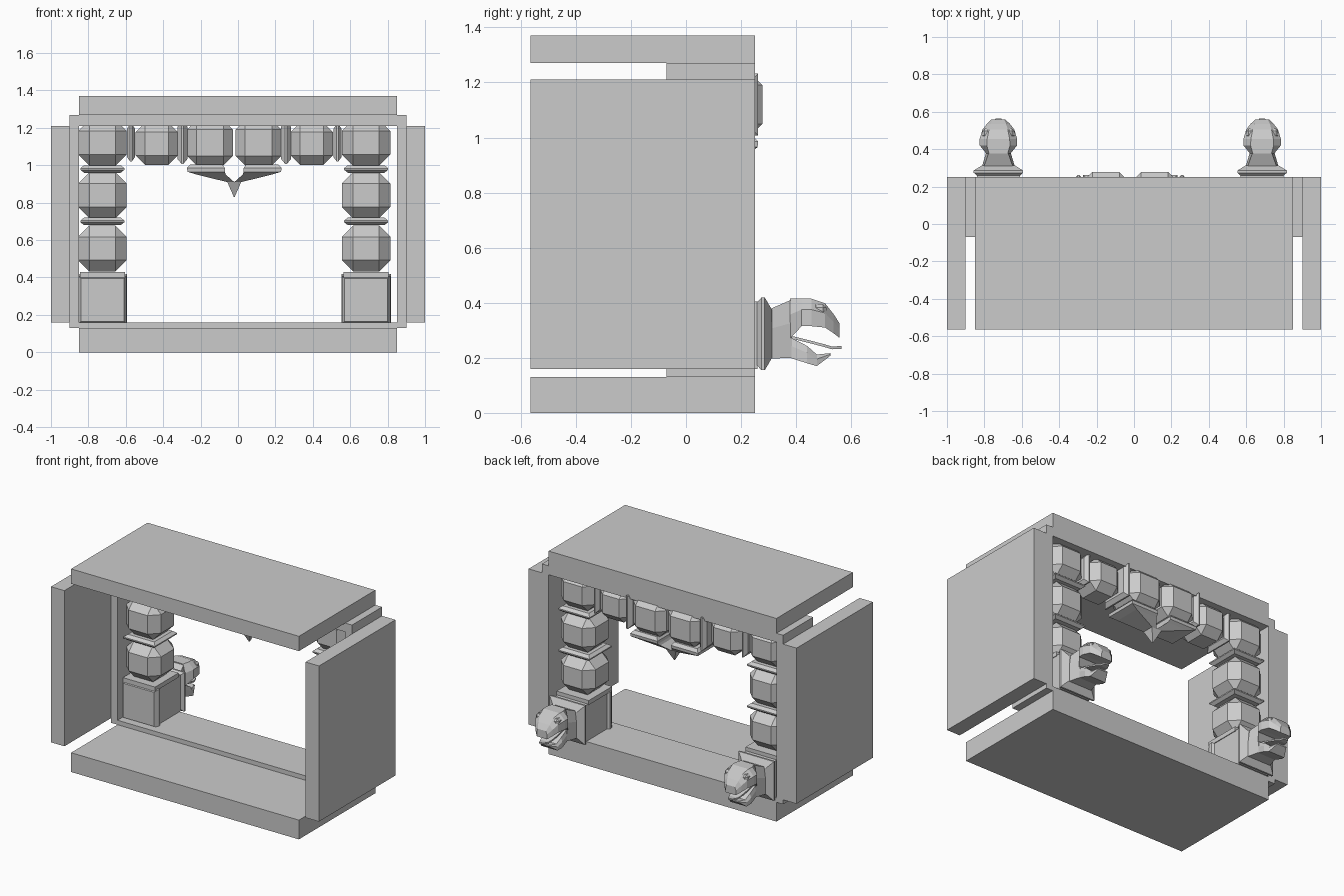
import bpy, bmesh

if "Cube" in bpy.data.objects:
    bpy.data.objects.remove(bpy.data.objects["Cube"])

CX = -0.02   # centre line of the ornament
COL = 0.705  # column distance from that line


def loft(name, rings):
    """Skin a list of equal-length point rings and cap the ends."""
    bm = bmesh.new()
    vs = [[bm.verts.new(p) for p in r] for r in rings]
    n = len(rings[0])
    for a, b in zip(vs, vs[1:]):
        for i in range(n):
            j = (i + 1) % n
            bm.faces.new((a[i], a[j], b[j], b[i]))
    bm.faces.new(vs[0])
    bm.faces.new(vs[-1])
    bmesh.ops.recalc_face_normals(bm, faces=bm.faces)
    me = bpy.data.meshes.new(name)
    bm.to_mesh(me)
    bm.free()
    ob = bpy.data.objects.new(name, me)
    bpy.context.collection.objects.link(ob)
    return ob


def rect(axis, t, u0, u1, v0, v1):
    """Rectangle perpendicular to an axis (0=x, 1=y, 2=z) at position t."""
    ring = []
    for u, v in ((u0, v0), (u1, v0), (u1, v1), (u0, v1)):
        p = [u, v]
        p.insert(axis, t)
        ring.append(p)
    return ring


def box(name, x0, x1, y0, y1, z0, z1):
    return loft(name, [rect(2, z, x0, x1, y0, y1) for z in (z0, z1)])


def bead(name, c, size, bevel):
    """Block with every edge chamfered."""
    lo = [a - s / 2 for a, s in zip(c, size)]
    hi = [a + s / 2 for a, s in zip(c, size)]
    ob = box(name, lo[0], hi[0], lo[1], hi[1], lo[2], hi[2])
    m = ob.modifiers.new("chamfer", 'BEVEL')
    m.width = bevel
    m.segments = 1
    m.limit_method = 'NONE'


def plate(name, axis, c, hu, hv, h, inset):
    """Thin square plate with a pointed rim."""
    u, v = [c[i] for i in range(3) if i != axis]
    rings = []
    for d, s in ((-h, inset), (-h * .2, 0), (h * .2, 0), (h, inset)):
        rings.append(rect(axis, c[axis] + d, u - hu + s, u + hu - s, v - hv + s, v + hv - s))
    loft(name, rings)


def head_loft(name, cx, sections):
    """Sections along y: (y, bottom z, top z, half width, half top width)."""
    rings = []
    for y, zb, zt, w, t in sections:
        zm = zb + (zt - zb) * .6
        rings.append([(cx + x, y, z) for x, z in
                      ((-w, zb), (w, zb), (w, zm), (t, zt), (-t, zt), (-w, zm))])
    loft(name, rings)


# Outer casing
BACK, FRONT, STEP = 0.25, -0.565, -0.07
box("bottom_panel", -.85, .85, FRONT, BACK, 0, .13)
box("top_panel", -.85, .85, FRONT, BACK, 1.27, 1.37)
box("bottom_strip", -.9, .9, STEP, BACK, .13, .16)
box("top_strip", -.9, .9, STEP, BACK, 1.21, 1.27)
for s, side in ((-1, "left"), (1, "right")):
    xs = sorted((s * .9, s * 1.0))
    box(side + "_panel", *xs, FRONT, BACK, .16, 1.21)
    xs = sorted((s * .85, s * .9))
    box(side + "_strip", *xs, STEP, BACK, .16, 1.21)

for s, side in ((-1, "left"), (1, "right")):
    cx = CX + s * COL

    # Column beads and the plates between them
    for z in (.555, .84, 1.12):
        bead(side + "_column_bead", (cx, .10, z), (.26, .26, .245), .06)
    for z in (.70, .98):
        plate(side + "_column_plate", 2, (cx, .10, z), .118, .118, .02, .02)

    # Column base with front panel and cap
    box(side + "_base", cx - .115, cx + .115, 0, .26, .16, .405)
    loft(side + "_base_panel", [rect(1, y, cx - w, cx + w, .28 - h, .28 + h) for y, w, h in
                                ((-.025, .115, .115), (0, .13, .127), (.02, .13, .127), (.03, .115, .12))])
    box(side + "_base_cap", cx - .12, cx + .12, -.02, .23, .40, .43)

    # Animal head: collar, neck, jaws, tongue, brows
    loft(side + "_head_collar", [rect(1, y, cx - w, cx + w, .287 - h, .287 + h) for y, w, h in
                                 ((.245, .10, .10), (.274, .132, .132), (.286, .132, .132), (.312, .09, .088))])
    head_loft(side + "_neck", cx, [(.30, .197, .375, .09, .08), (.385, .20, .412, .065, .05)])
    head_loft(side + "_upper_jaw", cx, [
        (.378, .27, .415, .066, .05), (.42, .315, .415, .10, .062), (.455, .315, .415, .10, .06),
        (.505, .31, .398, .085, .05), (.535, .29, .36, .062, .042), (.558, .272, .325, .038, .03)])
    head_loft(side + "_lower_jaw", cx, [
        (.378, .20, .275, .065, .06), (.44, .18, .243, .07, .06),
        (.475, .17, .212, .06, .05), (.525, .208, .217, .035, .03)])
    loft(side + "_tongue", [rect(1, y, cx - w, cx + w, z - .005, z + .005) for y, z, w in
                            ((.37, .278, .045), (.45, .258, .045), (.50, .245, .04),
                             (.53, .236, .03), (.565, .238, .015))])
    for e in (-1, 1):
        bead(side + "_brow", (cx + e * .06, .485, .375), (.05, .05, .04), .012)

    # Top row beads and upright plates, bowing out toward the middle
    bead(side + "_middle_bead", (CX + s * .13, .15, 1.12), (.245, .255, .24), .05)
    bead(side + "_row_bead", (CX + s * .415, .125, 1.115), (.225, .225, .225), .05)
    plate(side + "_inner_plate", 0, (CX + s * .277, .15, 1.12), .112, .112, .026, .025)
    plate(side + "_outer_plate", 0, (CX + s * .552, .115, 1.12), .10, .10, .022, .025)

    # Half of the hanging pendant
    loft(side + "_pendant", [rect(2, z, *sorted((CX + s * a, CX + s * b)), .15 - w, .15 + w)
                             for z, a, b, w in
                             ((1.005, .065, .235, .095), (.985, .05, .253, .112),
                              (.965, .05, .25, .11), (.95, .045, .20, .09),
                              (.91, 0, .037, .04), (.83, 0, .002, .003))])
